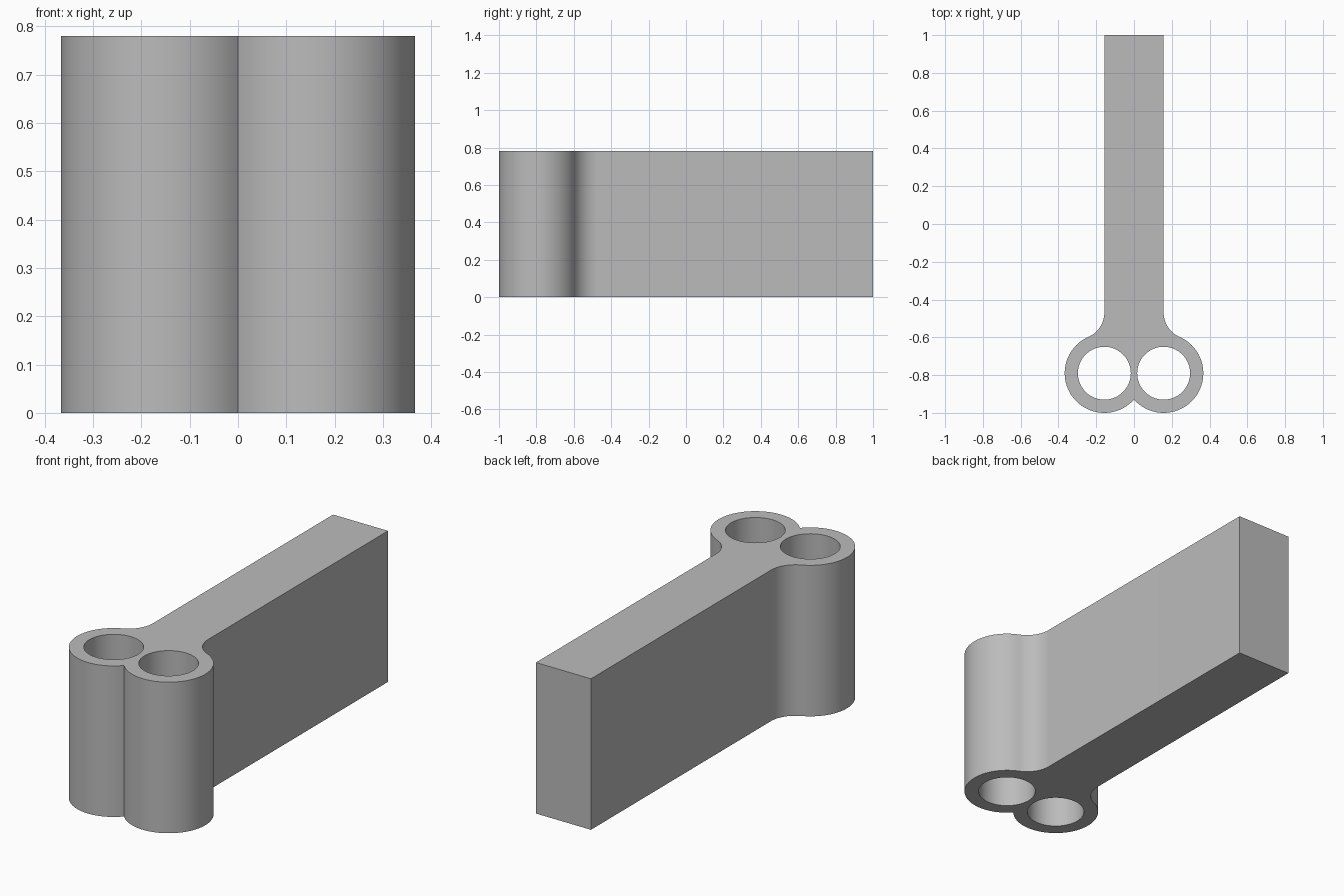
import bpy, bmesh
from math import atan2, cos, sin, pi, sqrt

if "Cube" in bpy.data.objects:
    bpy.data.objects.remove(bpy.data.objects["Cube"], do_unlink=True)

HEIGHT = 0.78
HALF = 0.157              # half width of the bar, also tube centre offset
TUBE_Y = -0.79
OUTER, BORE, FILLET = 0.21, 0.14, 0.14


def arc(cx, cy, r, start, end, n):
    return [(cx + r * cos(start + (end - start) * i / n),
             cy + r * sin(start + (end - start) * i / n)) for i in range(n + 1)]


# Right half of the outline: cusp, tube wall, fillet, bar
rise = sqrt((OUTER + FILLET) ** 2 - FILLET ** 2)
cusp = atan2(-sqrt(OUTER ** 2 - HALF ** 2), -HALF)
touch = atan2(rise, FILLET)
half = arc(HALF, TUBE_Y, OUTER, cusp, touch, 48)
half[0] = (0, half[0][1])
half += arc(HALF + FILLET, TUBE_Y + rise, FILLET, touch - pi, -pi, 16)[1:]
half.append((HALF, 1))
outline = half + [(-x, y) for x, y in reversed(half[1:])]
bores = [arc(s * HALF, TUBE_Y, BORE, 0, 2 * pi, 64)[:-1] for s in (1, -1)]

# Fill the outline around the bores and extrude it upward
bm = bmesh.new()
for loop in [outline] + bores:
    verts = [bm.verts.new((x, y, 0)) for x, y in loop]
    for a, b in zip(verts, verts[1:] + verts[:1]):
        bm.edges.new((a, b))
bmesh.ops.triangle_fill(bm, edges=bm.edges[:], use_beauty=True, normal=(0, 0, 1))
top = bmesh.ops.extrude_face_region(bm, geom=bm.faces[:], use_keep_orig=True)["geom"]
bmesh.ops.translate(bm, vec=(0, 0, HEIGHT),
                    verts=[v for v in top if isinstance(v, bmesh.types.BMVert)])
bmesh.ops.recalc_face_normals(bm, faces=bm.faces[:])
mesh = bpy.data.meshes.new("twin_tube_bracket")
bm.to_mesh(mesh)
bm.free()

# Plain grey material
grey = bpy.data.materials.new("plain_grey")
grey.use_nodes = True
colour = (0.5, 0.5, 0.5, 1)
grey.diffuse_color = colour
grey.node_tree.nodes["Principled BSDF"].inputs["Base Color"].default_value = colour
mesh.materials.append(grey)

bracket = bpy.data.objects.new("twin_tube_bracket", mesh)
bpy.context.collection.objects.link(bracket)
bpy.context.view_layer.objects.active = bracket
bracket.select_set(True)
bpy.ops.object.shade_smooth_by_angle(angle=pi / 6)
